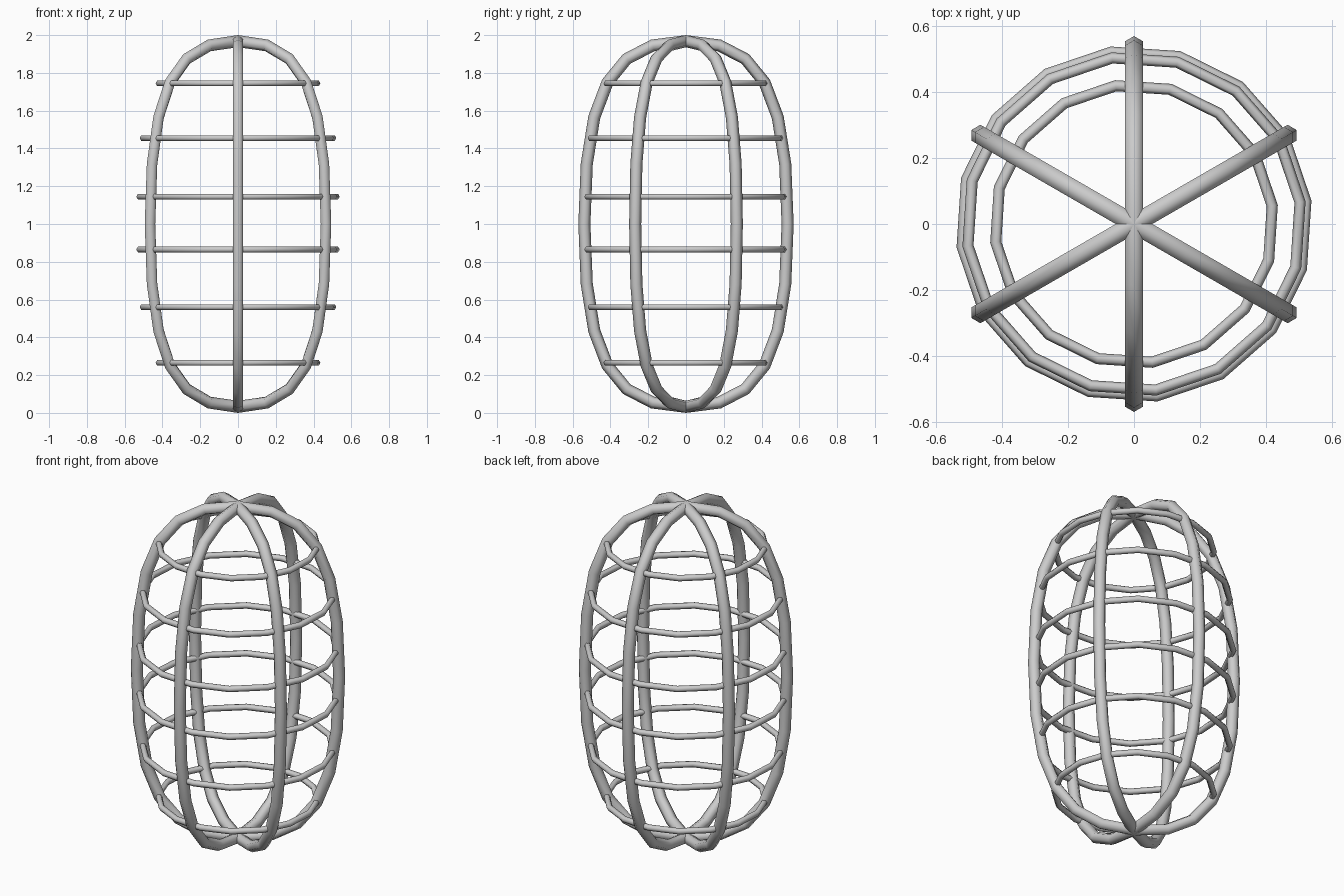
import bpy, bmesh
from math import sin, cos, pi, radians
from mathutils import Vector

if "Cube" in bpy.data.objects:
    bpy.data.objects.remove(bpy.data.objects["Cube"])


def tube(name, path, normal, radius, sides=6):
    """Sweep a polygon section round a closed planar path, mitring corners."""
    bm = bmesh.new()
    n = len(path)
    rings = []
    for i, p in enumerate(path):
        d1 = (p - path[i - 1]).normalized()
        d2 = (path[(i + 1) % n] - p).normalized()
        out = (d1 + d2).normalized().cross(normal).normalized()
        rings.append([bm.verts.new(p + out * (radius * cos(2 * pi * k / sides))
                                   + normal * (radius * sin(2 * pi * k / sides)))
                      for k in range(sides)])
    for i in range(n):
        a, b = rings[i], rings[(i + 1) % n]
        for k in range(sides):
            m = (k + 1) % sides
            bm.faces.new((a[k], a[m], b[m], b[k])).smooth = True
    bmesh.ops.recalc_face_normals(bm, faces=bm.faces)
    me = bpy.data.meshes.new(name)
    bm.to_mesh(me)
    bm.free()
    ob = bpy.data.objects.new(name, me)
    bpy.context.collection.objects.link(ob)
    return ob


# Rib profile: quarter bezier from pole to equator, mirrored into a loop
A, H, K, SEG = 0.538, 0.968, 0.73, 6


def ease(t):
    return 3 * K * t * (1 - t) ** 2 + 3 * t * t * (1 - t) + t ** 3


quarter = [(A * ease(i / SEG), H * ease(1 - i / SEG)) for i in range(SEG + 1)]
half = quarter + [(r, -z) for r, z in quarter[-2::-1]]
loop = half + [(-r, z) for r, z in half[-2:0:-1]]

# Three vertical loops make six ribs
for deg in (30, 90, 150):
    d = Vector((cos(radians(deg)), sin(radians(deg)), 0))
    path = [d * r + Vector((0, 0, 1 + z)) for r, z in loop]
    tube("rib_loop", path, d.cross(Vector((0, 0, 1))), 0.032)

# Horizontal hoops
for z, r in ((0.265, 0.423), (0.56, 0.508), (0.865, 0.526),
             (1.145, 0.526), (1.455, 0.508), (1.745, 0.423)):
    path = [Vector((r * cos(radians(30 + 22.5 * i)),
                    r * sin(radians(30 + 22.5 * i)), z)) for i in range(16)]
    tube("hoop", path, Vector((0, 0, 1)), 0.017)
